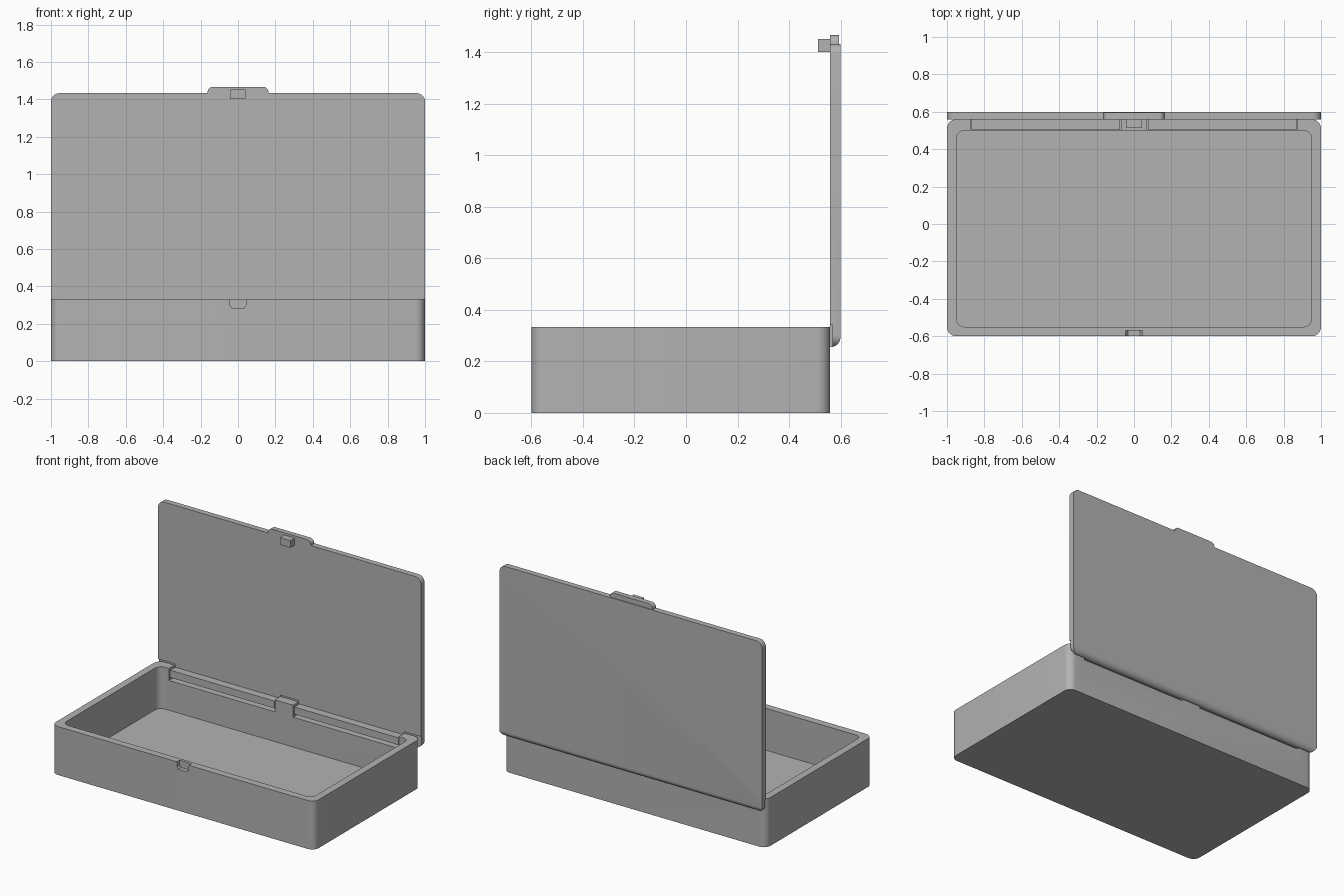
import bpy, bmesh, math
from mathutils import Vector

cube = bpy.data.objects.get("Cube")
if cube:
    bpy.data.objects.remove(cube, do_unlink=True)

GREY = (0.45, 0.45, 0.45, 1)
mat = bpy.data.materials.new("plain grey")
mat.use_nodes = True
mat.diffuse_color = GREY
mat.node_tree.nodes["Principled BSDF"].inputs["Base Color"].default_value = GREY

FRONT, BACK, WALL_TOP = -0.6, 0.56, 0.333
LID_BACK, LID_LOW, LID_TOP = 0.6, 0.255, 1.433


def prism(name, points, axis, start, end):
    """Extrude a 2D outline along one axis; outline uses the other two in order."""
    bm = bmesh.new()
    verts = []
    for a, b in points:
        co = [a, b]
        co.insert(axis, start)
        verts.append(bm.verts.new(co))
    face = bm.faces.new(verts)
    new = bmesh.ops.extrude_face_region(bm, geom=[face])["geom"]
    shift = Vector((0, 0, 0))
    shift[axis] = end - start
    bmesh.ops.translate(bm, vec=shift, verts=[v for v in new if isinstance(v, bmesh.types.BMVert)])
    bmesh.ops.recalc_face_normals(bm, faces=bm.faces)
    mesh = bpy.data.meshes.new(name)
    bm.to_mesh(mesh)
    bm.free()
    mesh.materials.append(mat)
    obj = bpy.data.objects.new(name, mesh)
    bpy.context.collection.objects.link(obj)
    return obj


def rounded(a0, a1, b0, b1, r, bottom=True, steps=8):
    """Rectangle outline with round corners (optionally only the upper two)."""
    pts = []
    corners = [(a1, b1, 0), (a0, b1, 1), (a0, b0, 2), (a1, b0, 3)]
    for a, b, q in corners:
        if q > 1 and not bottom:
            pts.append((a, b))
            continue
        ca = a - r if a == a1 else a + r
        cb = b - r if b == b1 else b + r
        for i in range(steps + 1):
            t = (q + i / steps) * math.pi / 2
            pts.append((ca + r * math.cos(t), cb + r * math.sin(t)))
    return pts


def block(name, x0, x1, y0, y1, z0, z1):
    return prism(name, [(x0, y0), (x1, y0), (x1, y1), (x0, y1)], 2, z0, z1)


def combine(obj, tool, operation="DIFFERENCE"):
    mod = obj.modifiers.new("cut", "BOOLEAN")
    mod.operation, mod.object, mod.solver = operation, tool, "EXACT"
    bpy.context.view_layer.objects.active = obj
    bpy.ops.object.modifier_apply(modifier=mod.name)
    bpy.data.objects.remove(tool, do_unlink=True)


# Open tray with a hollow inside
tray = prism("tray", rounded(-1, 1, FRONT, BACK, 0.05), 2, 0, WALL_TOP)
combine(tray, prism("hollow", rounded(-0.95, 0.95, -0.55, 0.5, 0.045), 2, 0.045, 0.5))

# Hinge slots through the rear wall
for x0, x1 in ((-0.875, -0.07), (0.07, 0.875)):
    combine(tray, block("slot", x0, x1, 0.47, 0.7, 0.25, 0.5))

# Latch notch in the front wall, with chamfered lower corners
notch = [(-0.045, 0.4), (-0.045, 0.3), (-0.033, 0.285),
         (0.033, 0.285), (0.045, 0.3), (0.045, 0.4)]
combine(tray, prism("notch", notch, 1, -0.7, -0.57))

# Upright lid, rounded along its lower rear edge
lid = prism("lid", rounded(-1, 1, LID_LOW, LID_TOP, 0.045), 1, BACK, LID_BACK)
r = LID_BACK - BACK
side = [(BACK, 1.6), (BACK, LID_LOW)]
for i in range(9):
    t = i / 8 * math.pi / 2
    side.append((BACK + r * math.sin(t), LID_LOW + r - r * math.cos(t)))
side.append((LID_BACK, 1.6))
combine(lid, prism("side_shape", side[1:] + side[:1], 0, -1.1, 1.1), "INTERSECT")

# Clearance pockets in the lid behind the standing parts of the rear wall
for x0, x1 in ((-1.1, -0.87), (-0.07, 0.07), (0.87, 1.1)):
    combine(lid, block("pocket", x0, x1, 0.5, 0.568, 0.2, 0.342))

# Hinge tongues lying in the slots
tongues = [block("hinge_tongue_" + n, c - 0.397, c + 0.397, 0.505, BACK + 0.005, 0.27, 0.32)
           for n, c in (("right", -0.4725), ("left", 0.4725))]

# Finger tab and latch block at the free edge of the lid
tab = prism("finger_tab", rounded(-0.163, 0.163, 1.4, 1.467, 0.03, bottom=False),
            1, BACK - 0.001, 0.595)
latch = block("latch_block", -0.04, 0.04, 0.513, BACK + 0.005, 1.402, 1.452)

# Smooth the rounded corners, keep edges crisp
bpy.ops.object.select_all(action="DESELECT")
for obj in [tray, lid, tab, latch] + tongues:
    obj.select_set(True)
bpy.context.view_layer.objects.active = tray
bpy.ops.object.shade_smooth_by_angle(angle=math.radians(30))
